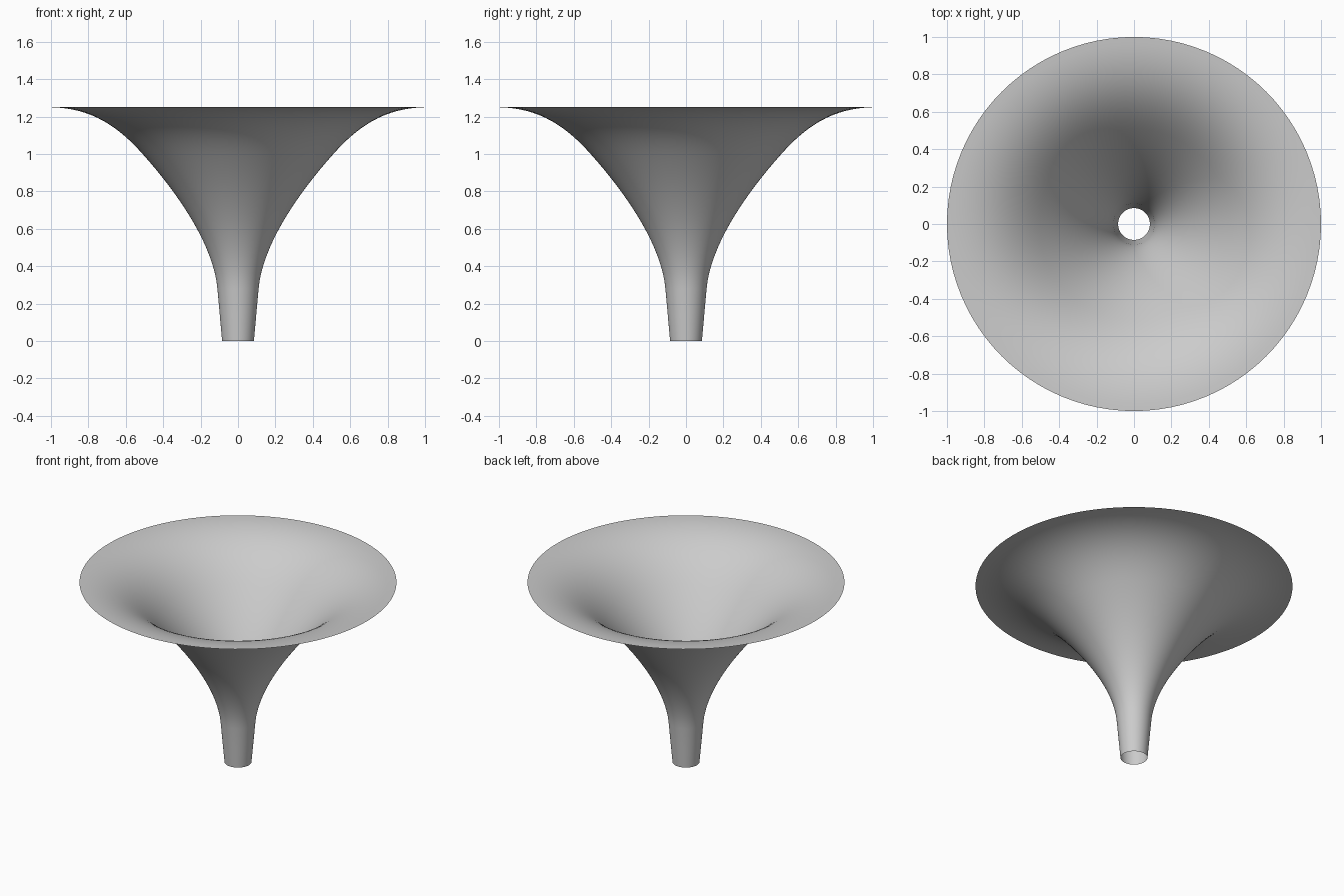
import bpy
import bmesh
import math
from mathutils import Vector
from mathutils.geometry import interpolate_bezier

cube = bpy.data.objects.get("Cube")
if cube:
    bpy.data.objects.remove(cube, do_unlink=True)

SIDES = 96

# Plain grey material
grey = bpy.data.materials.new("plain_grey")
grey.use_nodes = True
colour = (0.6, 0.6, 0.6, 1.0)
grey.diffuse_color = colour
grey.node_tree.nodes["Principled BSDF"].inputs["Base Color"].default_value = colour

# Profile as (radius, height): tapered spout, then two Bezier arcs out to the rim
arcs = [
    ((0.11, 0.28), (0.13, 0.50), (0.30, 0.765), (0.51, 1.0)),
    ((0.51, 1.0), (0.64, 1.145), (0.78, 1.245), (1.0, 1.25)),
]
profile = [Vector((0.085, 0, 0)), Vector((0.0975, 0, 0.14))]
for arc in arcs:
    points = interpolate_bezier(*[Vector((r, 0, z)) for r, z in arc], 17)
    profile += points if arc is arcs[0] else points[1:]

# Spin the profile into an open, single-walled flared funnel
bm = bmesh.new()
verts = [bm.verts.new(p) for p in profile]
edges = [bm.edges.new(pair) for pair in zip(verts, verts[1:])]
bmesh.ops.spin(bm, geom=verts + edges, cent=(0, 0, 0), axis=(0, 0, 1),
               angle=math.tau, steps=SIDES)
bmesh.ops.remove_doubles(bm, verts=bm.verts, dist=0.0001)
bmesh.ops.recalc_face_normals(bm, faces=bm.faces)

# Face the wall outward and downward
if sum(f.normal.z for f in bm.faces) > 0:
    bmesh.ops.reverse_faces(bm, faces=bm.faces)

mesh = bpy.data.meshes.new("flared_funnel")
bm.to_mesh(mesh)
bm.free()
mesh.materials.append(grey)
funnel = bpy.data.objects.new("flared_funnel", mesh)
bpy.context.collection.objects.link(funnel)

bpy.context.view_layer.objects.active = funnel
funnel.select_set(True)
bpy.ops.object.shade_smooth_by_angle(angle=math.radians(40))
